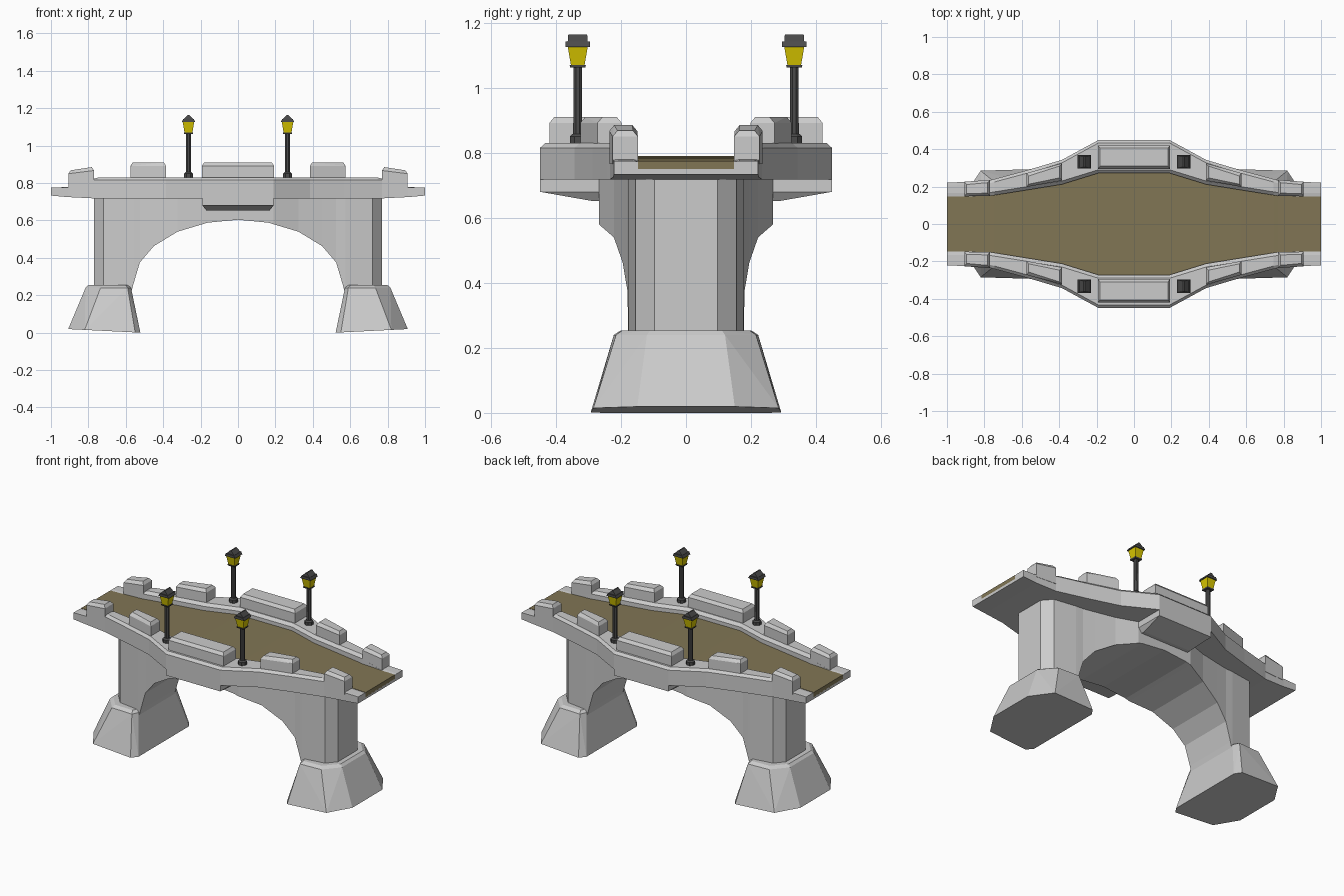
import bpy, bmesh, math

if "Cube" in bpy.data.objects:
    bpy.data.objects.remove(bpy.data.objects["Cube"])


def material(name, col):
    m = bpy.data.materials.new(name)
    m.diffuse_color = (*col, 1)
    m.use_nodes = True
    m.node_tree.nodes["Principled BSDF"].inputs["Base Color"].default_value = m.diffuse_color
    return m


EARTH = material("earth", (0.22, 0.18, 0.09))
IRON = material("iron", (0.07, 0.07, 0.07))
GLOW = material("glow", (0.70, 0.58, 0.0))


def finish(name, bm, mat=None, mirror=""):
    bmesh.ops.recalc_face_normals(bm, faces=bm.faces)
    me = bpy.data.meshes.new(name)
    bm.to_mesh(me)
    bm.free()
    ob = bpy.data.objects.new(name, me)
    bpy.context.collection.objects.link(ob)
    if mat:
        me.materials.append(mat)
    if mirror:
        mod = ob.modifiers.new("mirror", 'MIRROR')
        mod.use_axis = ("x" in mirror, "y" in mirror, False)
        mod.use_mirror_merge = False
    return ob


def loft(name, sections, mat=None):
    """Skin closed sections one after another and cap both ends."""
    bm = bmesh.new()
    rings = [[bm.verts.new(p) for p in s] for s in sections]
    n = len(rings[0])
    for a, b in zip(rings, rings[1:]):
        for i in range(n):
            j = (i + 1) % n
            bm.faces.new((a[i], a[j], b[j], b[i]))
    bm.faces.new(rings[0])
    bm.faces.new(rings[-1])
    return finish(name, bm, mat)


def hull(name, pts, mat=None, mirror=""):
    bm = bmesh.new()
    for p in pts:
        bm.verts.new(p)
    bmesh.ops.convex_hull(bm, input=bm.verts)
    bmesh.ops.dissolve_limit(bm, angle_limit=math.radians(1), verts=bm.verts, edges=bm.edges)
    return finish(name, bm, mat, mirror)


def both_ways(half):
    """Stations listed from the +x end to the middle, repeated for -x."""
    rest = [(-s[0], *s[1:]) for s in reversed(half) if s[0] > 0]
    return half + rest


# arched body: x, half width, underside height
body = both_ways([
    (0.77, 0.097, 0.20), (0.72, 0.155, 0.20), (0.575, 0.177, 0.20),
    (0.56, 0.178, 0.257), (0.525, 0.180, 0.375), (0.45, 0.195, 0.463),
    (0.323, 0.222, 0.54), (0.19, 0.268, 0.58), (0.163, 0.268, 0.588),
    (0.0, 0.268, 0.604)])
loft("arch_body", [[(x, -w, z), (x, w, z), (x, w, 0.725), (x, -w, 0.725)]
                   for x, w, z in body])

# deck with curbs: x, outer half width, road half width, underside, curb edge, curb top, road top
deck = both_ways([
    (1.0, 0.222, 0.147, 0.733, 0.775, 0.775, 0.775),
    (0.91, 0.224, 0.147, 0.725, 0.777, 0.779, 0.777),
    (0.77, 0.234, 0.150, 0.718, 0.815, 0.823, 0.781),
    (0.745, 0.241, 0.154, 0.718, 0.815, 0.83, 0.782),
    (0.57, 0.288, 0.182, 0.718, 0.815, 0.83, 0.785),
    (0.385, 0.343, 0.212, 0.718, 0.815, 0.83, 0.787),
    (0.19, 0.449, 0.272, 0.718, 0.815, 0.83, 0.79)])


def deck_section(x, wo, wi, zb, zs, zt, zr):
    side = [(wo, zb), (wo, zs), (wo - 0.016, zt), (wi + 0.018, zt), (wi, zs - 0.002), (wi, 0.75)]
    return [(x, y, z) for y, z in side] + [(x, -y, z) for y, z in reversed(side)]


loft("deck_and_curbs", [deck_section(*s) for s in deck])
loft("road", [[(s[0], -s[2], 0.745), (s[0], s[2], 0.745), (s[0], s[2], s[6]), (s[0], -s[2], s[6])]
              for s in deck], EARTH)

# corbels under the widened middle
hull("corbel", [(sx * x, y, z) for sx in (-1, 1) for x, y, z in
                [(0.19, -0.449, 0.72), (0.19, -0.449, 0.68), (0.19, -0.25, 0.72),
                 (0.19, -0.25, 0.68), (0.168, -0.29, 0.652), (0.168, -0.25, 0.652)]], mirror="y")


# pier footings: eight-sided, flared, with a small sloped cap
def footing_ring(outer, o_y, shoulder, s_y, inner, i_y, tip, z0, tilt=0):
    plan = [(outer, o_y), (shoulder, s_y), (inner, i_y), (tip, i_y - 0.04)]
    return [(x, sy * y, z0 + tilt * (x - tip)) for x, y in plan for sy in (-1, 1)]


hull("footing",
     footing_ring(0.908, 0.15, 0.82, 0.285, 0.55, 0.293, 0.522, 0.0, 0.05)
     + footing_ring(0.815, 0.12, 0.735, 0.215, 0.59, 0.222, 0.572, 0.24)
     + footing_ring(0.80, 0.11, 0.725, 0.195, 0.60, 0.20, 0.585, 0.254), mirror="x")


# parapet blocks with bevelled tops: each end is (x, inner y, outer y, top z)
def block(name, a, b, z0, mirror):
    pts = []
    for (x, yi, yo, zt), d in ((a, 1), (b, -1)):
        for y, s in ((yi, 1), (yo, -1)):
            pts += [(x, -y, z0), (x, -y, zt - 0.018),
                    (x + d * 0.012, -(y + s * 0.015), zt)]
    return hull(name, pts, mirror=mirror)


block("middle_parapet", (-0.193, 0.295, 0.42, 0.91), (0.193, 0.295, 0.42, 0.91), 0.80, "y")
block("side_parapet", (0.385, 0.232, 0.325, 0.91), (0.575, 0.198, 0.272, 0.91), 0.80, "xy")
block("end_post", (0.77, 0.15, 0.236, 0.885), (0.907, 0.148, 0.226, 0.868), 0.765, "xy")

# lamp posts
LX, LY = 0.265, -0.333


def lamp_part(name, levels, mat, sides=4):
    """Stacked square or octagonal rings: (height, half width x, half width y)."""
    pts = []
    for z, rx, ry in levels:
        for i in range(sides):
            a = (i + 0.5) * 2 * math.pi / sides
            k = 1 / math.cos(math.pi / sides)
            pts.append((LX + rx * k * math.cos(a), LY + ry * k * math.sin(a), z))
    return hull(name, pts, mat, "xy")


lamp_part("lamp_foot", [(0.82, 0.024, 0.024), (0.85, 0.024, 0.024), (0.858, 0.016, 0.016)], IRON, 8)
lamp_part("lamp_pole", [(0.85, 0.014, 0.014), (1.066, 0.013, 0.013)], IRON, 8)
lamp_part("lantern_base", [(1.062, 0.023, 0.023), (1.070, 0.025, 0.025)], IRON)
lamp_part("lantern_glass", [(1.070, 0.021, 0.021), (1.128, 0.031, 0.031)], GLOW)
lamp_part("lantern_brim", [(1.126, 0.036, 0.037), (1.142, 0.028, 0.037)], IRON)
lamp_part("lantern_roof", [(1.140, 0.028, 0.031), (1.164, 0.004, 0.029)], IRON)
